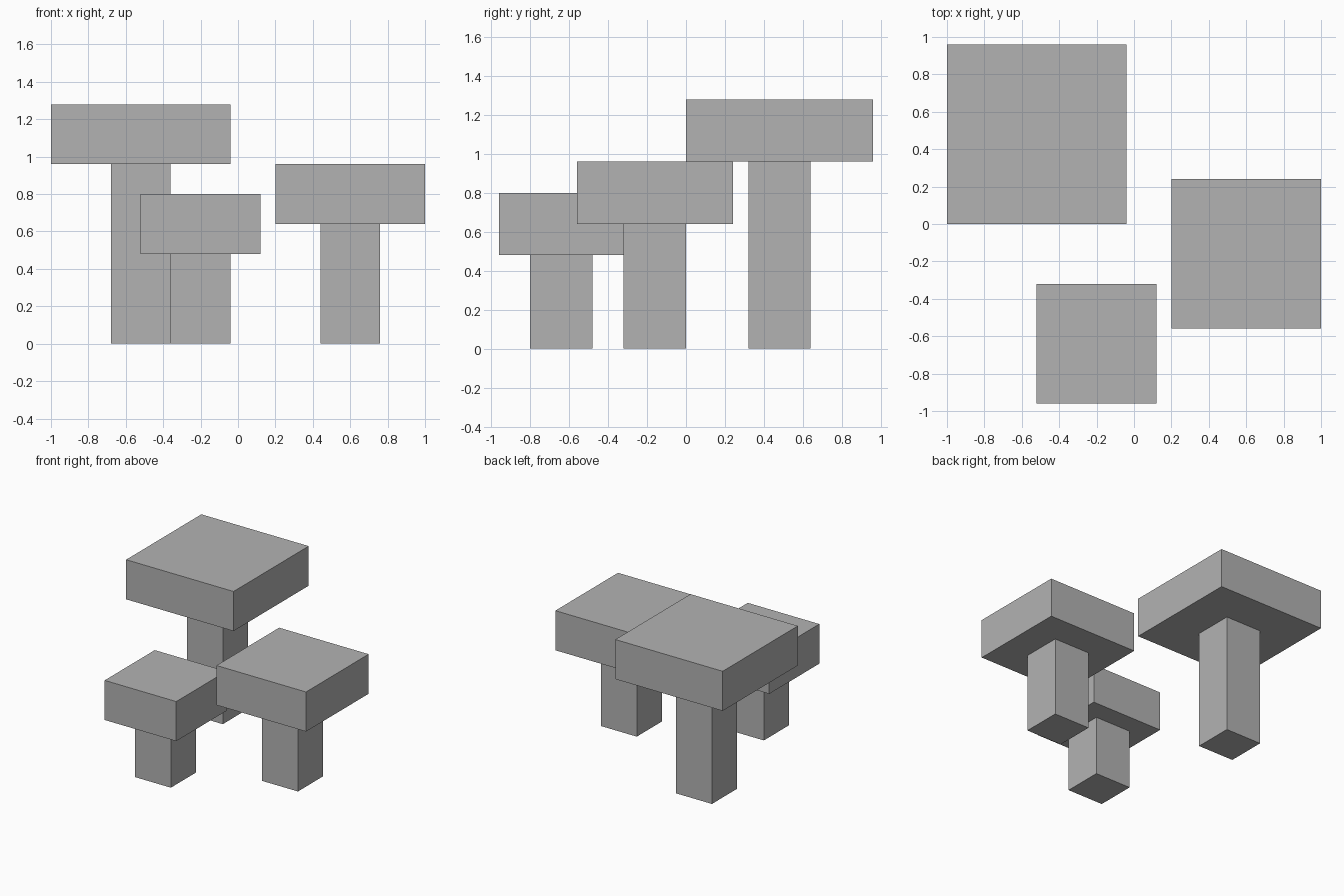
import bpy

if "Cube" in bpy.data.objects:
    bpy.data.objects.remove(bpy.data.objects["Cube"])

grey = bpy.data.materials.new("plain grey")
grey.diffuse_color = (0.45, 0.45, 0.45, 1)
grey.use_nodes = True
grey.node_tree.nodes["Principled BSDF"].inputs["Base Color"].default_value = grey.diffuse_color


def box(name, x, y, z0, z1, width):
    """Square block centred on x, y between two heights."""
    bpy.ops.mesh.primitive_cube_add(size=1, location=(x, y, (z0 + z1) / 2))
    ob = bpy.context.object
    ob.name = name
    ob.scale = (width, width, z1 - z0)
    bpy.ops.object.transform_apply(location=False, rotation=False, scale=True)
    ob.data.materials.append(grey)


STEM = 0.32   # stem width
CAP = 0.32    # cap thickness

# Three blocky mushrooms: label, centre, stem height, cap width
for label, x, y, height, width in (
    ("tall", -0.52, 0.48, 0.96, 0.96),
    ("medium", 0.60, -0.16, 0.64, 0.80),
    ("small", -0.20, -0.64, 0.48, 0.64),
):
    box(label + "_stem", x, y, 0, height, STEM)
    box(label + "_cap", x, y, height, height + CAP, width)
